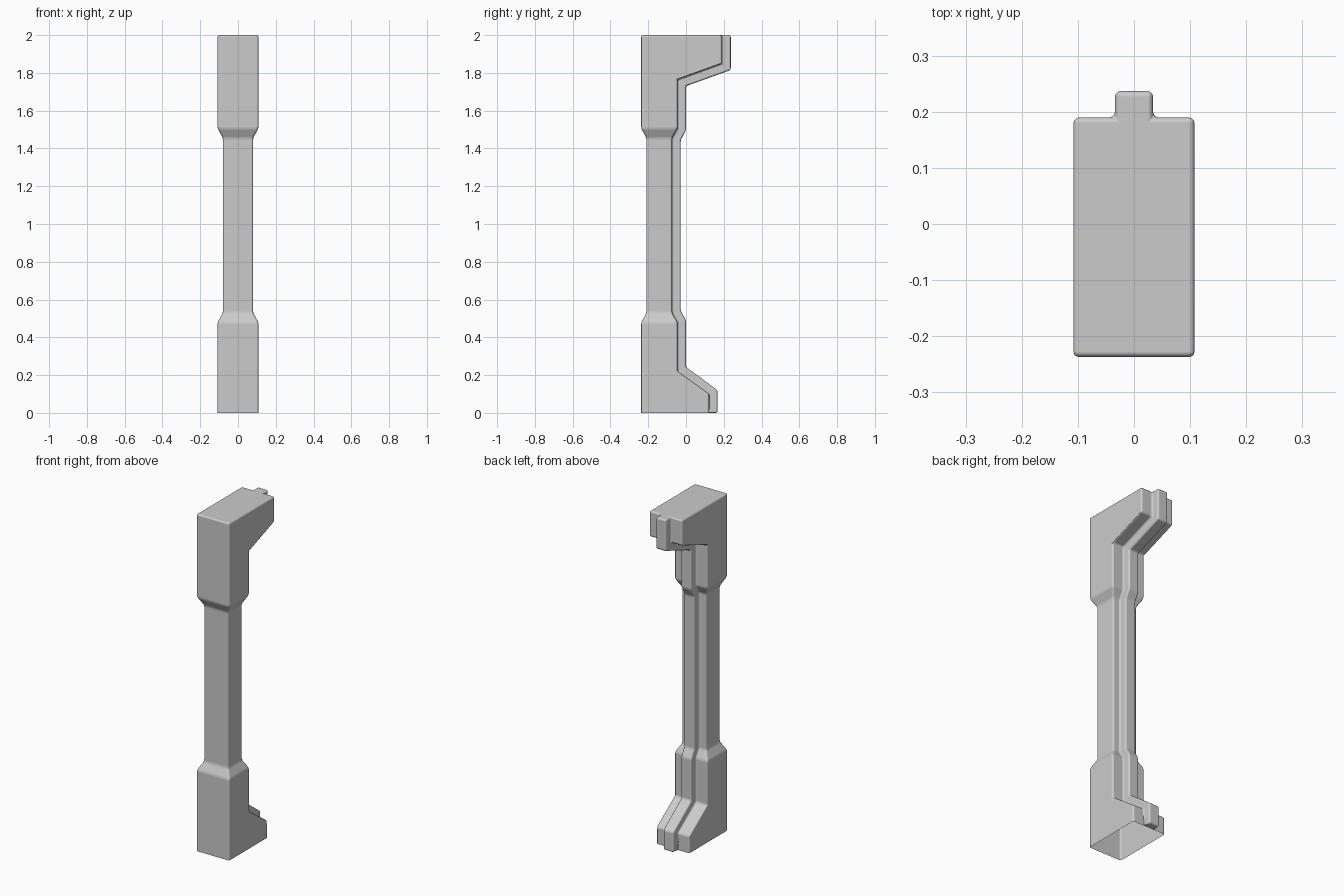
import bpy, bmesh, math

if "Cube" in bpy.data.objects:
    bpy.data.objects.remove(bpy.data.objects["Cube"])

RIDGE = 0.034   # half width of the rear rib

# stations: half width, front y, body back y, body z, rib back y, rib z
stations = [
    (0.108, -0.237,  0.123, 0.00,  0.167, 0.00),
    (0.108, -0.237,  0.123, 0.10,  0.167, 0.12),
    (0.108, -0.237, -0.045, 0.22,  0.000, 0.243),
    (0.108, -0.237, -0.045, 0.48,  0.000, 0.49),
    (0.080, -0.209, -0.074, 0.53, -0.028, 0.54),
    (0.080, -0.209, -0.074, 1.455, -0.028, 1.445),
    (0.108, -0.237, -0.045, 1.505, 0.000, 1.495),
    (0.108, -0.237, -0.045, 1.765, 0.000, 1.73),
    (0.108, -0.237,  0.190, 1.85,  0.237, 1.815),
    (0.108, -0.237,  0.190, 2.00,  0.237, 2.00),
]

bm = bmesh.new()


def ring(w, front, back, z, rib_back, rib_z):
    half = [(w, front, z), (w, back, z), (RIDGE, back, z), (RIDGE, rib_back, rib_z)]
    other = [(-x, y, h) for x, y, h in reversed(half)]
    return [bm.verts.new(p) for p in half + other]


# pillar shell lofted through the stations, open underneath
rings = [ring(*s) for s in stations]
for low, high in zip(rings, rings[1:]):
    for i in range(8):
        j = (i + 1) % 8
        bm.faces.new((low[i], low[j], high[j], high[i]))

# closed top, and the closed underside of the rib foot
bm.faces.new(rings[-1])
b = rings[0]
bm.faces.new((b[5], b[4], b[3], b[2]))
bmesh.ops.recalc_face_normals(bm, faces=bm.faces[:])

mesh = bpy.data.meshes.new("wall_pillar")
bm.to_mesh(mesh)
bm.free()
pillar = bpy.data.objects.new("wall_pillar", mesh)
bpy.context.collection.objects.link(pillar)

# small rounded edges and rib fillets
bevel = pillar.modifiers.new("rounded_edges", 'BEVEL')
bevel.width = 0.01
bevel.segments = 3
bevel.limit_method = 'ANGLE'
bevel.angle_limit = math.radians(25)
bevel.harden_normals = True

bpy.context.view_layer.objects.active = pillar
pillar.select_set(True)
bpy.ops.object.shade_smooth_by_angle(angle=math.radians(40))
